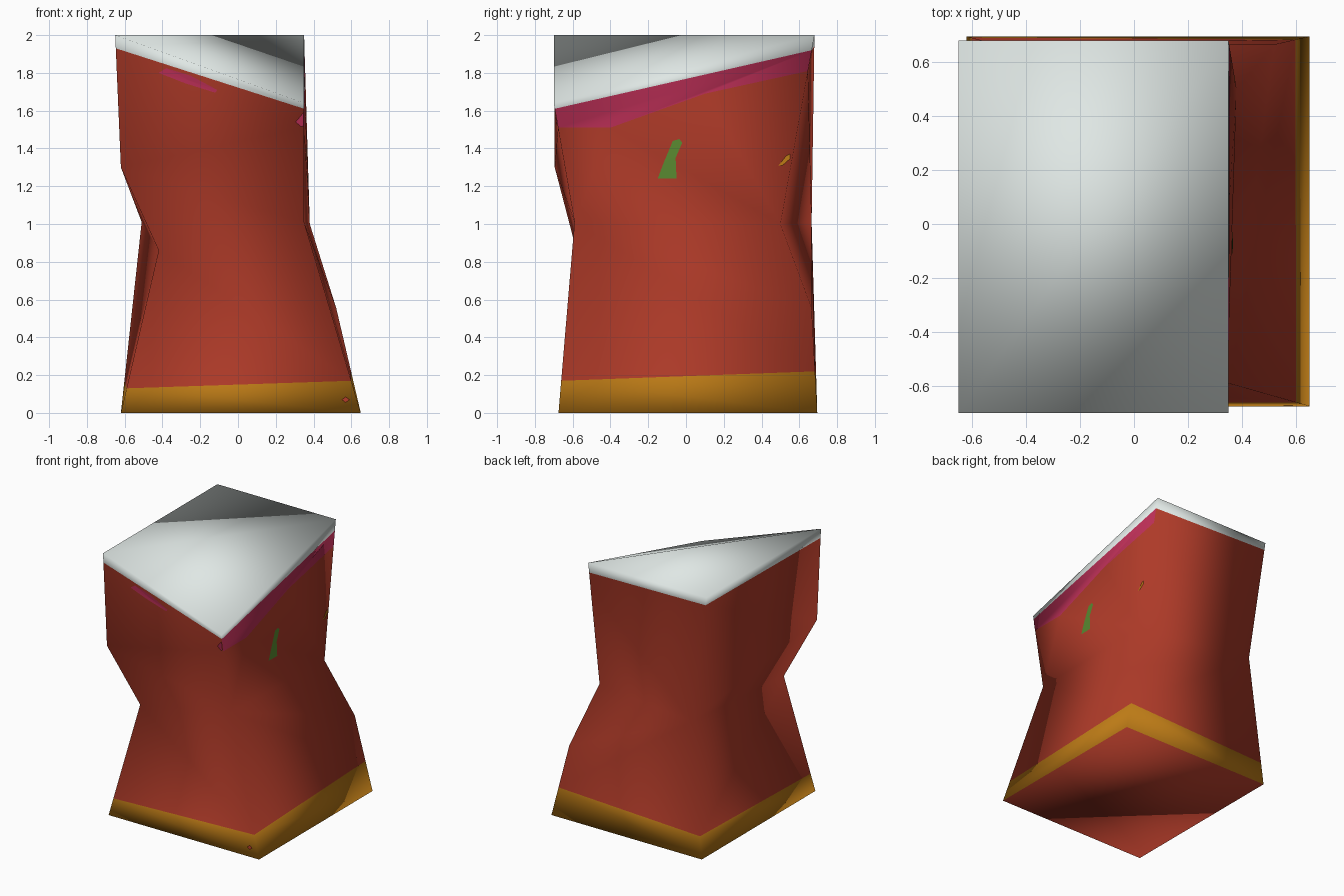
import bpy, bmesh
from mathutils import Vector
from mathutils.bvhtree import BVHTree

if "Cube" in bpy.data.objects:
    bpy.data.objects.remove(bpy.data.objects["Cube"])

def material(name, rgb):
    m = bpy.data.materials.new(name)
    m.diffuse_color = (*rgb, 1)
    m.use_nodes = True
    m.node_tree.nodes["Principled BSDF"].inputs["Base Color"].default_value = m.diffuse_color
    return m

MATS = [material("brick_red", (0.42, 0.042, 0.021)),
        material("pale_white", (0.74, 0.80, 0.78)),
        material("ochre", (0.50, 0.195, 0.008)),
        material("pink", (0.48, 0.027, 0.09)),
        material("green", (0.10, 0.25, 0.03))]
RED, WHITE, OCHRE, PINK, GREEN = range(5)

bm = bmesh.new()

def column(points, cuts):
    """Corner edge from top to bottom, with extra points cut in at given heights."""
    pts = [Vector(p) for p in points]
    extra = []
    for z in cuts:
        for a, b in zip(pts, pts[1:]):
            if a.z > z > b.z:
                extra.append(a.lerp(b, (a.z - z) / (a.z - b.z)))
    return [bm.verts.new(p) for p in sorted(pts + extra, key=lambda p: -p.z)]

def face(verts, mat):
    f = bm.faces.new(verts)
    f.material_index = mat
    f.smooth = True

def stitch(a, b):
    """Fill the red wall between two corner edges with triangles."""
    i = j = 0
    while i < len(a) - 1 or j < len(b) - 1:
        if j == len(b) - 1 or (i < len(a) - 1 and a[i + 1].co.z >= b[j + 1].co.z):
            face((a[i], a[i + 1], b[j]), RED)
            i += 1
        else:
            face((a[i], b[j + 1], b[j]), RED)
            j += 1

# Four pinched corner edges, cut at the colour bands
FL = column([(-.65, -.70, 2), (-.62, -.695, 1.3), (-.42, -.58, .86), (-.62, -.675, 0)], [1.93, .13])
FR = column([(.35, -.70, 1.64), (.35, -.59, 1.01), (.65, -.675, 0)], [1.61, 1.51, .17])
BR = column([(.35, .68, 2), (.38, .50, 1.0), (.52, .665, .555), (.65, .695, 0)], [1.92, 1.81, .22])
BL = column([(-.65, .68, 2), (-.51, .665, 1.01), (-.62, .695, 0)], [1.94, .17])

# Walls: white rim, red middle, ochre foot
for a, b in ((FL, FR), (FR, BR), (BR, BL), (BL, FL)):
    face((a[0], a[1], b[1], b[0]), WHITE)
    face((a[-2], a[-1], b[-1], b[-2]), OCHRE)
    if a is FR:
        # Right wall has a pink stripe under the rim
        e1 = bm.verts.new((.351, -.40, 1.51))
        e2 = bm.verts.new((.354, .10, 1.69))
        face((a[1], a[2], e1, e2, b[2], b[1]), PINK)
        face((a[2], a[3], b[3], b[2], e2, e1), RED)
        stitch(a[3:-1], b[3:-1])
    else:
        stitch(a[1:-1], b[1:-1])

# Folded top and flat underside
face((FL[0], FR[0], BR[0]), WHITE)
face((FL[0], BR[0], BL[0]), WHITE)
face((FL[-1], BL[-1], BR[-1], FR[-1]), RED)

bmesh.ops.triangulate(bm, faces=[f for f in bm.faces if len(f.verts) > 4])
bm.normal_update()
tree = BVHTree.FromBMesh(bm)

def add_object(name, mesh_bm, mats):
    me = bpy.data.meshes.new(name)
    mesh_bm.to_mesh(me)
    for m in mats:
        me.materials.append(m)
    ob = bpy.data.objects.new(name, me)
    bpy.context.collection.objects.link(ob)

add_object("pinched_block", bm, MATS)

def patch(name, side, outline, mat):
    """Thin painted mark laid on the front or right wall; outline is (across, z)."""
    ray = Vector((-1, 0, 0)) if side == "right" else Vector((0, 1, 0))
    n = len(outline)
    centre = (sum(p[0] for p in outline) / n, sum(p[1] for p in outline) / n)
    pb = bmesh.new()
    vs = []
    for u, z in list(outline) + [centre]:
        start = Vector((3, u, z)) if side == "right" else Vector((u, -3, z))
        hit = tree.ray_cast(start, ray)[0]
        if hit is None:
            continue
        vs.append(pb.verts.new(hit - ray * 0.004))
    c, ring = vs[-1], vs[:-1]
    for k in range(len(ring)):
        pb.faces.new((ring[k], ring[(k + 1) % len(ring)], c))
    add_object(name, pb, [MATS[mat]])
    pb.free()

# Painted marks, outlines anticlockwise seen from outside
patch("green_mark", "right", [(-.15, 1.24), (-.05, 1.24), (-.055, 1.35), (-.02, 1.43),
                              (-.035, 1.45), (-.07, 1.44), (-.12, 1.32)], GREEN)
patch("ochre_mark", "right", [(.49, 1.31), (.51, 1.31), (.55, 1.345), (.55, 1.37), (.53, 1.36)], OCHRE)
patch("pink_sliver", "front", [(-.42, 1.80), (-.28, 1.745), (-.12, 1.695), (-.11, 1.71),
                               (-.25, 1.785), (-.38, 1.825)], PINK)
patch("pink_corner", "front", [(.305, 1.54), (.335, 1.515), (.347, 1.52), (.347, 1.59)], PINK)
patch("red_spot", "front", [(.55, .07), (.57, .055), (.59, .07), (.57, .085)], RED)
bm.free()
